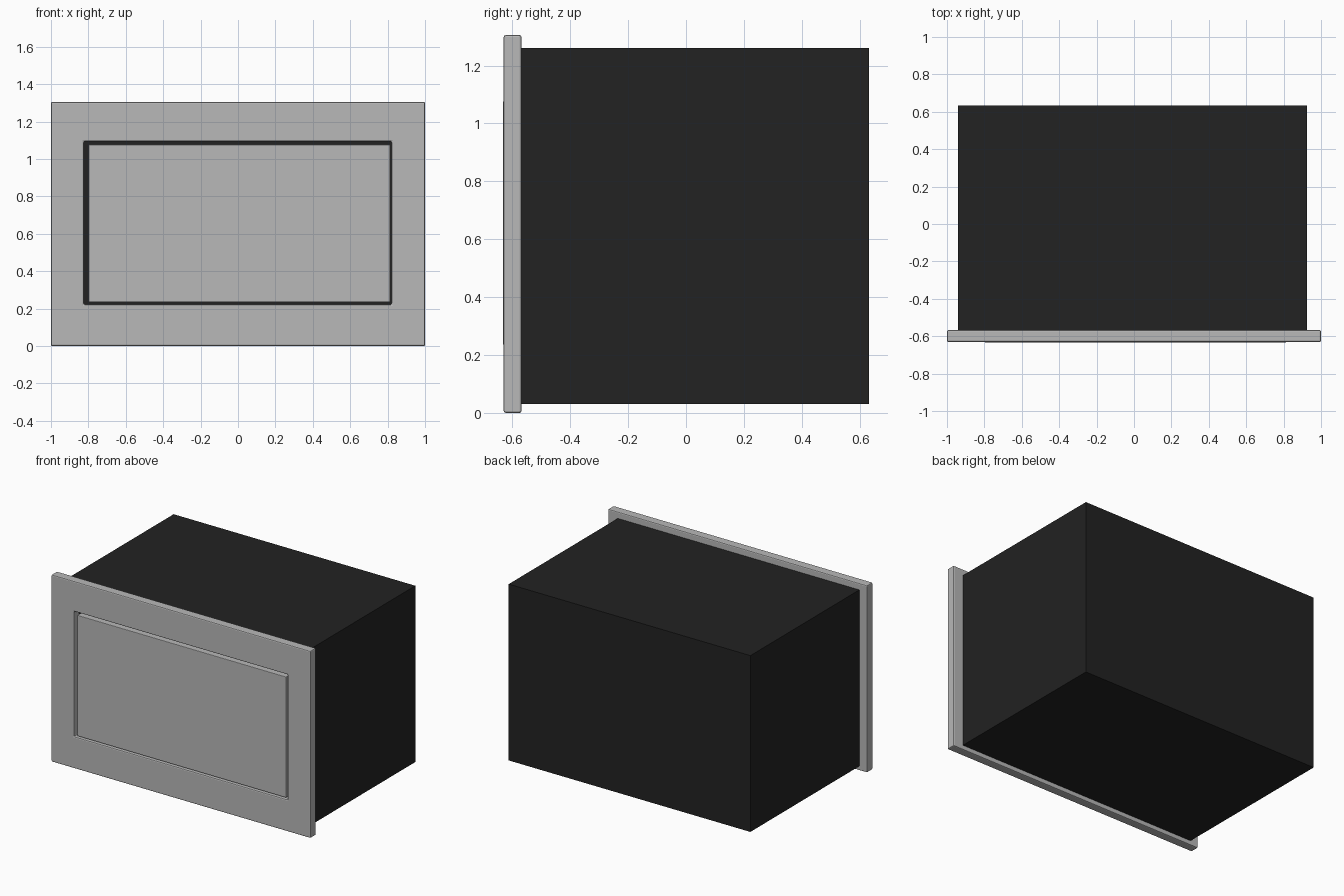
import bpy
import bmesh

cube = bpy.data.objects.get("Cube")
if cube:
    bpy.data.objects.remove(cube, do_unlink=True)


def material(name, value):
    mat = bpy.data.materials.new(name)
    mat.use_nodes = True
    color = (value, value, value, 1)
    mat.diffuse_color = color
    mat.node_tree.nodes["Principled BSDF"].inputs["Base Color"].default_value = color
    return mat


def finish(name, bm, mat, bevel=0):
    bmesh.ops.recalc_face_normals(bm, faces=bm.faces)
    mesh = bpy.data.meshes.new(name)
    bm.to_mesh(mesh)
    bm.free()
    mesh.materials.append(mat)
    obj = bpy.data.objects.new(name, mesh)
    bpy.context.collection.objects.link(obj)
    if bevel:
        mod = obj.modifiers.new("soft_edges", "BEVEL")
        mod.width = bevel
        mod.segments = 2
    return obj


def box(name, x, y, z, mat, bevel=0):
    bm = bmesh.new()
    bmesh.ops.create_cube(bm, size=1)
    for v in bm.verts:
        v.co = [r[0] if c < 0 else r[1] for c, r in zip(v.co, (x, y, z))]
    return finish(name, bm, mat, bevel)


def frame(name, outer, inner, y, mat, bevel):
    # Rectangular ring: each rectangle is (left, right, bottom, top)
    bm = bmesh.new()
    loops = []
    for (x0, x1, z0, z1), depth in ((outer, y[0]), (inner, y[0]), (inner, y[1]), (outer, y[1])):
        corners = ((x0, z0), (x1, z0), (x1, z1), (x0, z1))
        loops.append([bm.verts.new((x, depth, z)) for x, z in corners])
    for a, b in zip(loops, loops[1:] + loops[:1]):
        for i in range(4):
            j = (i + 1) % 4
            bm.faces.new((a[i], a[j], b[j], b[i]))
    return finish(name, bm, mat, bevel)


black = material("black_casing", 0.016)
grey = material("light_grey_front", 0.48)

# Casing behind the front plate
box("casing", (-0.94, 0.925), (-0.57, 0.633), (0.03, 1.26), black)

# Front plate with a rectangular opening
frame("front_frame", (-1, 1, 0, 1.305), (-0.825, 0.822, 0.222, 1.094),
      (-0.63, -0.568), grey, 0.007)

# Panel set in the opening, leaving a narrow dark gap
box("front_panel", (-0.798, 0.814), (-0.633, -0.565), (0.235, 1.077), grey, 0.003)
